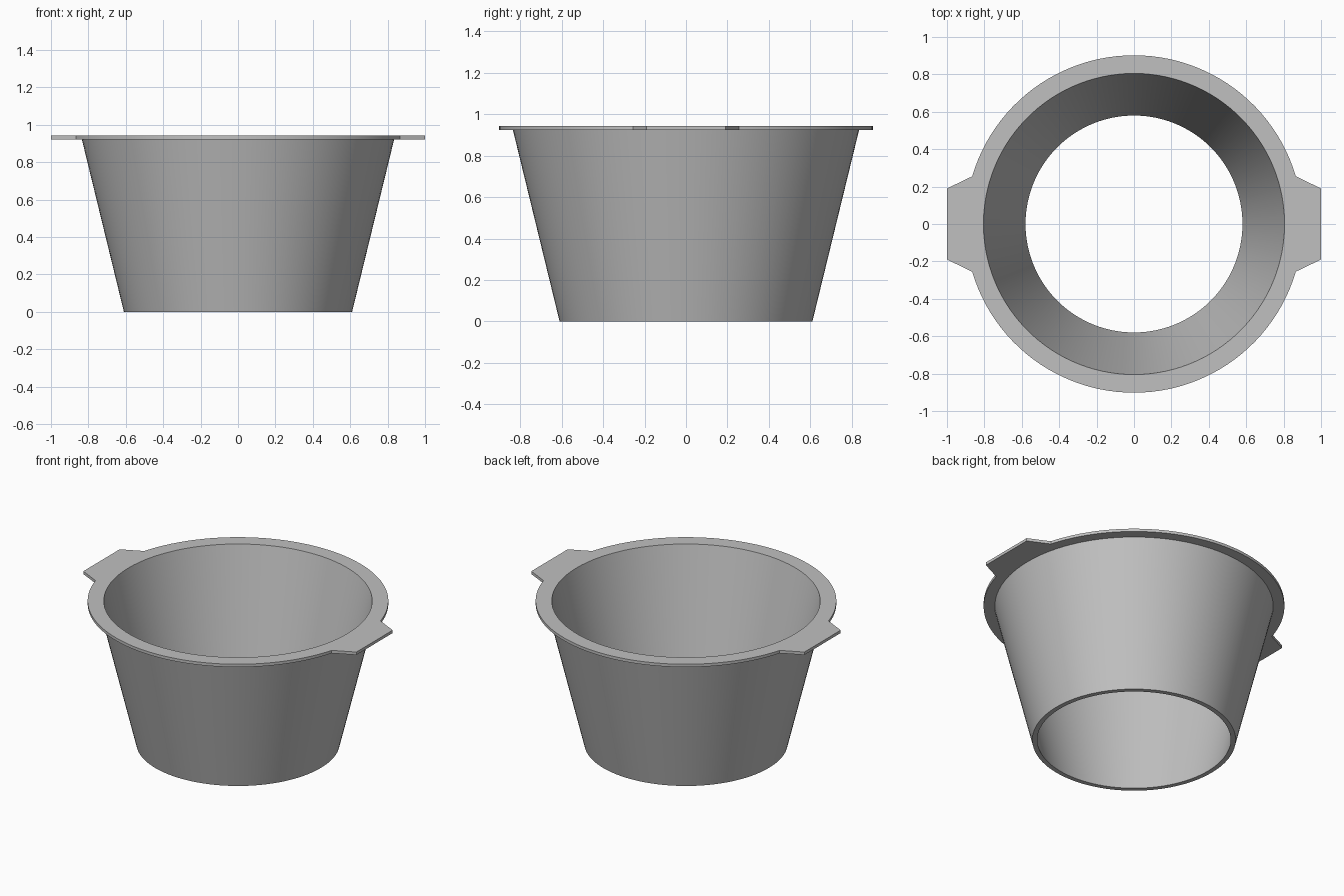
import bpy, bmesh
from math import atan2, cos, sin, pi, radians
from mathutils import Vector

cube = bpy.data.objects.get("Cube")
if cube:
    bpy.data.objects.remove(cube, do_unlink=True)

RIM_R, TOP, RIM_BASE = 0.902, 0.942, 0.923
TAB = [Vector(p) for p in ((0.865, -0.255), (1.0, -0.19), (1.0, 0.19), (0.865, 0.255))]
ARC_STEPS = 48


def half_outline():
    """Right-hand tab followed by the rear arc of the rim."""
    pts = []
    for (a, b), steps in zip(zip(TAB, TAB[1:]), (2, 6, 2)):
        pts += [a.lerp(b, i / steps) for i in range(steps)]
    start = atan2(TAB[-1].y, TAB[-1].x)
    for i in range(ARC_STEPS):
        t = start + (pi - 2 * start) * i / ARC_STEPS
        pts.append(Vector((RIM_R * cos(t), RIM_R * sin(t))))
    return pts


# Rim outline: one half, then the same half turned around
half = half_outline()
outline = half + [-p for p in half]


def circle(r):
    return [p.normalized() * r for p in outline]


# Closed cross-section: rim top, rim edge, outer wall, base edge, inner wall
sections = [(circle(0.805), TOP), (outline, TOP), (outline, RIM_BASE),
            (circle(0.835), RIM_BASE), (circle(0.61), 0), (circle(0.58), 0)]

bm = bmesh.new()
rings = [[bm.verts.new((p.x, p.y, z)) for p in pts] for pts, z in sections]
n = len(outline)
for k, ring in enumerate(rings):
    following = rings[(k + 1) % len(rings)]
    for i in range(n):
        j = (i + 1) % n
        bm.faces.new((ring[i], following[i], following[j], ring[j]))
bmesh.ops.recalc_face_normals(bm, faces=bm.faces)
mesh = bpy.data.meshes.new("tapered_cup_with_tabs")
bm.to_mesh(mesh)
bm.free()

# Plain grey material
grey = bpy.data.materials.new("light_grey")
grey.use_nodes = True
colour = (0.53, 0.53, 0.53, 1)
grey.diffuse_color = colour
grey.node_tree.nodes["Principled BSDF"].inputs["Base Color"].default_value = colour
mesh.materials.append(grey)

cup = bpy.data.objects.new("tapered_cup_with_tabs", mesh)
bpy.context.collection.objects.link(cup)
bpy.context.view_layer.objects.active = cup
cup.select_set(True)
bpy.ops.object.shade_smooth_by_angle(angle=radians(20))
